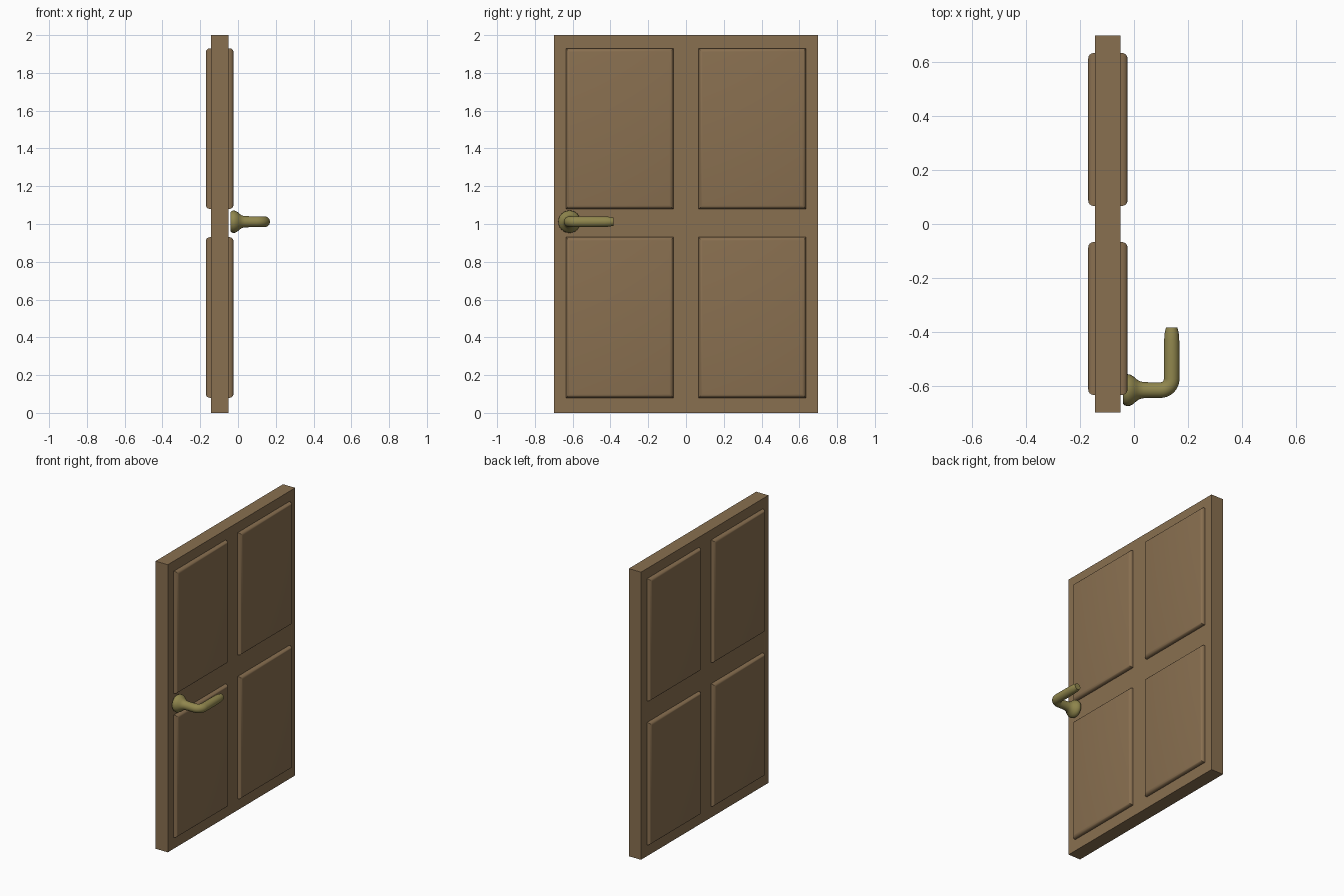
import bpy, bmesh, math
from mathutils import Vector

if "Cube" in bpy.data.objects:
    bpy.data.objects.remove(bpy.data.objects["Cube"])


def material(name, color):
    m = bpy.data.materials.new(name)
    m.diffuse_color = color
    m.use_nodes = True
    m.node_tree.nodes["Principled BSDF"].inputs["Base Color"].default_value = m.diffuse_color
    return m


def finish(bm, name, mat, smooth=True):
    bmesh.ops.recalc_face_normals(bm, faces=bm.faces[:])
    me = bpy.data.meshes.new(name)
    bm.to_mesh(me)
    bm.free()
    me.materials.append(mat)
    ob = bpy.data.objects.new(name, me)
    bpy.context.collection.objects.link(ob)
    if smooth:
        bpy.ops.object.select_all(action='DESELECT')
        ob.select_set(True)
        bpy.context.view_layer.objects.active = ob
        bpy.ops.object.shade_smooth_by_angle(angle=math.radians(40))
    return ob


def box(lo, hi):
    bm = bmesh.new()
    bmesh.ops.create_cube(bm, size=1)
    lo, hi = Vector(lo), Vector(hi)
    bmesh.ops.scale(bm, vec=hi - lo, verts=bm.verts)
    bmesh.ops.translate(bm, vec=(lo + hi) / 2, verts=bm.verts)
    return bm


wood = material("wood", (0.25, 0.16, 0.08, 1))
brass = material("brass", (0.28, 0.24, 0.075, 1))

# Door slab
finish(box((-0.144, -0.7, 0), (-0.05, 0.7, 2)), "door_slab", wood, False)

# Four raised panels, rounded where they stand proud on both faces
for row, z in (("lower", 0.08), ("upper", 1.08)):
    for side, y in (("left", -0.635), ("right", 0.067)):
        bm = box((-0.17, y, z), (-0.024, y + 0.568, z + 0.85))
        rims = [e for e in bm.edges
                if abs(e.verts[0].co.x - e.verts[1].co.x) < 1e-5]
        bmesh.ops.bevel(bm, geom=rims, offset=0.02, segments=4,
                        profile=0.5, affect='EDGES')
        finish(bm, f"{row}_{side}_panel", wood)

# Lever handle: round section swept from the flared rose, round a bend, to the tip
Y, Z, BAR_X, BEND = -0.617, 1.012, 0.14, 0.042
stations = [((x, Y), 0, r) for x, r in
            ((-0.041, 0.050), (-0.034, 0.057), (-0.025, 0.0595), (-0.015, 0.058),
             (-0.002, 0.051), (0.01, 0.040), (0.022, 0.033), (0.035, 0.030), (0.06, 0.029))]
for i in range(9):
    a = math.pi / 2 * i / 8
    stations.append(((BAR_X - BEND + BEND * math.sin(a),
                      Y + BEND - BEND * math.cos(a)), a, 0.029))
stations += [((BAR_X, y), math.pi / 2, r) for y, r in
             ((-0.5, 0.029), (-0.43, 0.028), (-0.405, 0.026), (-0.384, 0.021))]

bm = bmesh.new()
N = 24
rings = []
for (x, y), a, r in stations:
    side = Vector((-math.sin(a), math.cos(a), 0))
    ring = []
    for k in range(N):
        t = 2 * math.pi * k / N
        ring.append(bm.verts.new(Vector((x, y, Z)) + side * (r * math.cos(t))
                                 + Vector((0, 0, r * math.sin(t)))))
    rings.append(ring)
for p, q in zip(rings, rings[1:]):
    for k in range(N):
        bm.faces.new((p[k], p[(k + 1) % N], q[(k + 1) % N], q[k]))
bm.faces.new(rings[0])
bm.faces.new(rings[-1])
finish(bm, "lever_handle", brass)
